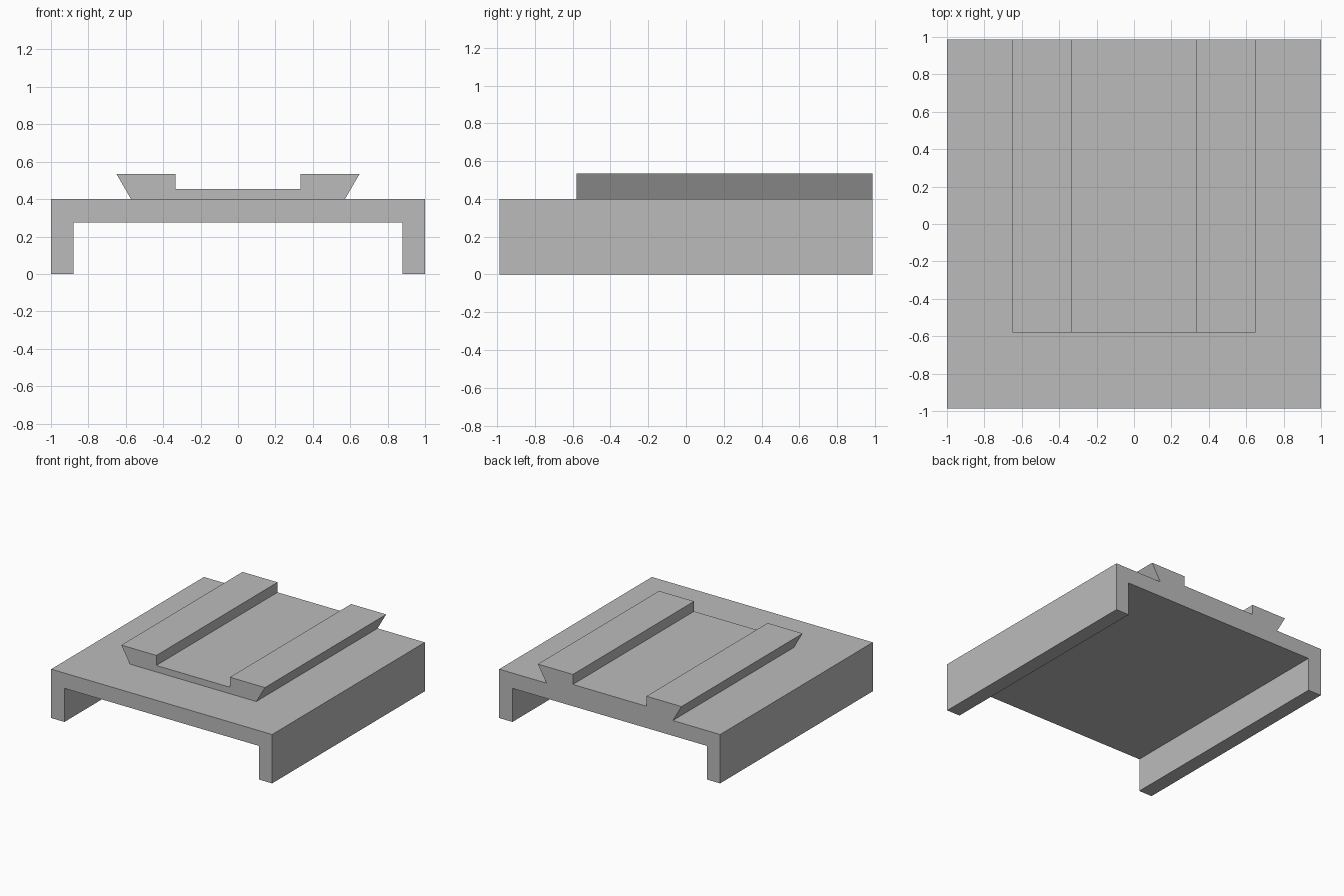
import bpy
import bmesh

cube = bpy.data.objects.get("Cube")
if cube:
    bpy.data.objects.remove(cube, do_unlink=True)

grey = bpy.data.materials.new("plain grey")
grey.use_nodes = True
colour = (0.5, 0.5, 0.5, 1)
grey.diffuse_color = colour
grey.node_tree.nodes["Principled BSDF"].inputs["Base Color"].default_value = colour


def extrude_profile(name, half, y_front, y_back):
    """Mirror a half profile (x, z) across x = 0 and extrude it along y."""
    outline = half + [(-x, z) for x, z in reversed(half)]
    bm = bmesh.new()
    face = bm.faces.new([bm.verts.new((x, y_front, z)) for x, z in outline])
    result = bmesh.ops.extrude_face_region(bm, geom=[face])
    moved = [v for v in result["geom"] if isinstance(v, bmesh.types.BMVert)]
    bmesh.ops.translate(bm, verts=moved, vec=(0, y_back - y_front, 0))
    bmesh.ops.recalc_face_normals(bm, faces=bm.faces)
    mesh = bpy.data.meshes.new(name)
    bm.to_mesh(mesh)
    bm.free()
    mesh.materials.append(grey)
    obj = bpy.data.objects.new(name, mesh)
    bpy.context.collection.objects.link(obj)
    return obj


# Channel-shaped base with two side walls
extrude_profile(
    "channel_base",
    [(0.88, 0.275), (0.88, 0), (1, 0), (1, 0.4)],
    -0.987, 0.987)

# Dovetail slide with a recess between its two rails, flush with the back
extrude_profile(
    "dovetail_slide",
    [(0.572, 0.4), (0.65, 0.535), (0.333, 0.535), (0.333, 0.453)],
    -0.58, 0.987)
